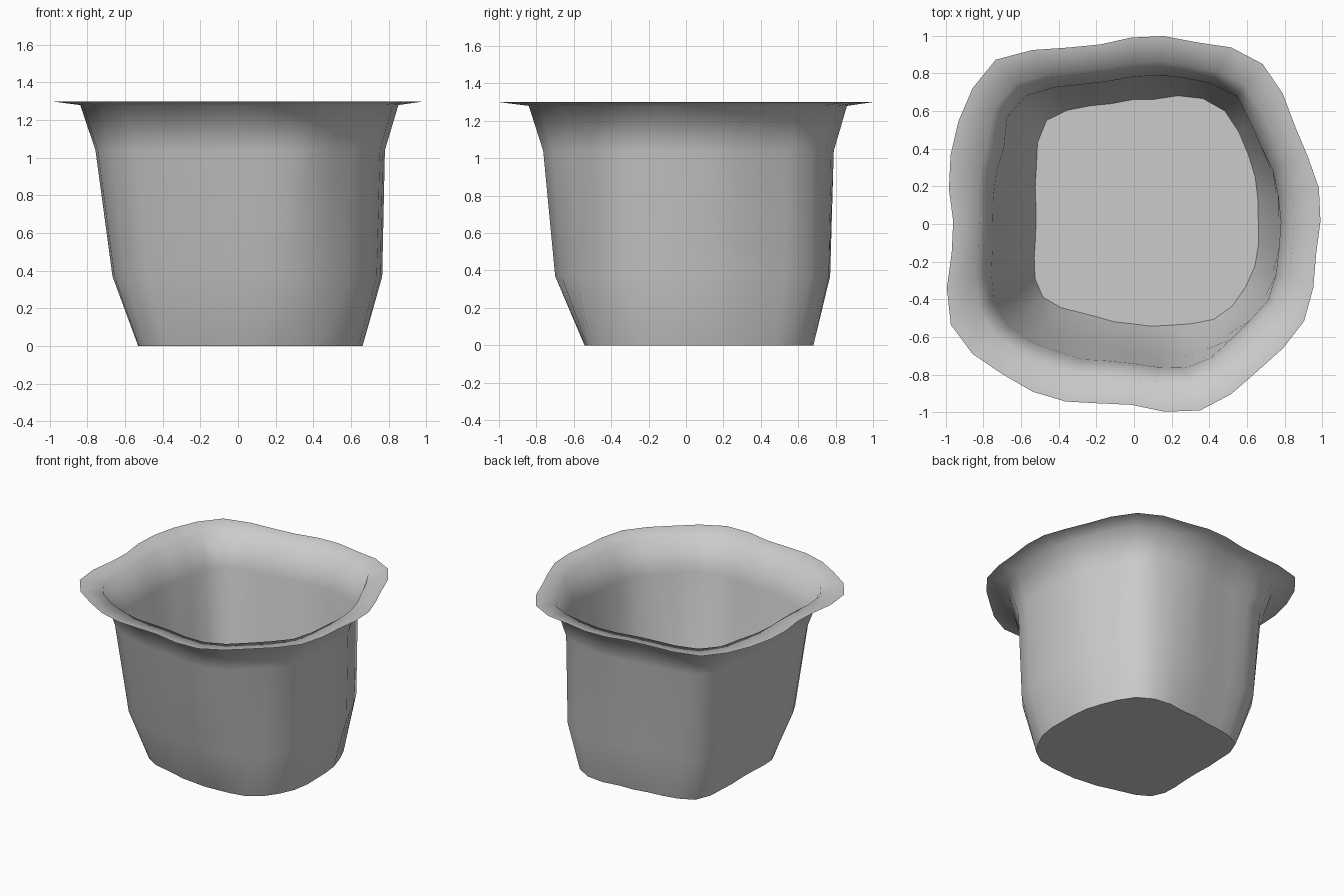
import bpy
import bmesh
from math import cos, sin, radians

starter = bpy.data.objects.get("Cube")
if starter:
    bpy.data.objects.remove(starter, do_unlink=True)

# Uneven outlines of the cup: percent radius every ten degrees,
# counter-clockwise from +x, one row for each quadrant
LIP_OUTLINE = [
    99, 100, 99, 100, 105, 109, 107, 102, 101,
    99, 97, 100, 107, 114, 112, 108, 104, 100,
    96, 98, 105, 111, 110, 106, 104, 101, 97,
    96, 101, 105, 104, 102, 103, 104, 101, 98]
WALL_OUTLINE = [
    78, 78, 79, 79, 82, 87, 85, 82, 80,
    78, 77, 79, 84, 89, 88, 80, 78, 76,
    75, 76, 80, 85, 86, 83, 79, 77, 74,
    74, 77, 81, 82, 80, 80, 82, 80, 78]
BASE_OUTLINE = [
    66, 67, 69, 71, 74, 77, 76, 72, 67,
    66, 65, 67, 70, 72, 67, 60, 56, 53,
    52, 53, 56, 60, 62, 59, 55, 53, 53,
    53, 55, 57, 61, 66, 68, 68, 68, 67]


def spoke_angles():
    """Angles of the vertical edge lines, gathered slightly toward one corner."""
    for step in range(len(LIP_OUTLINE)):
        angle = radians(step * 10)
        yield angle + radians(1.2) * cos(angle - radians(45))


def add_ring(bm, radii, height):
    """Add one closed outline of vertices at a given height."""
    return [bm.verts.new((r * cos(a), r * sin(a), height))
            for r, a in zip(radii, spoke_angles())]


def bridge(bm, lower, upper):
    """Skin two outlines with smooth, outward facing quads."""
    count = len(lower)
    for i in range(count):
        j = (i + 1) % count
        face = bm.faces.new((lower[i], lower[j], upper[j], upper[i]))
        face.smooth = True


def blend(first, second, weights):
    return [a + (b - a) * w for a, b, w in zip(first, second, weights)]


def grey_plastic():
    material = bpy.data.materials.new("grey")
    material.use_nodes = True
    colour = (0.6, 0.6, 0.6, 1)
    material.diffuse_color = colour
    shader = next(n for n in material.node_tree.nodes if n.type == 'BSDF_PRINCIPLED')
    shader.inputs["Base Color"].default_value = colour
    return material


lip = [r / 100 for r in LIP_OUTLINE]
wall = [r / 100 for r in WALL_OUTLINE]
base = [r / 100 for r in BASE_OUTLINE]

# The lower taper bulges further out on the +x and +y sides
bulge = [0.75 + 0.13 * cos(a) + 0.08 * sin(a) for a in spoke_angles()]
belly = blend(base, wall, bulge)
neck = blend(wall, lip, [0.34] * len(wall))

# Thin cup: base, tapered foot, wall, flared neck and flat lip
bm = bmesh.new()
rings = [add_ring(bm, radii, height) for radii, height in (
    (base, 0), (belly, 0.37), (wall, 1.04), (neck, 1.28), (lip, 1.3))]
for lower, upper in zip(rings, rings[1:]):
    bridge(bm, lower, upper)

# Flat floor with a crisp edge
floor = bm.faces.new(list(reversed(rings[0])))
floor.smooth = False
for edge in floor.edges:
    edge.smooth = False

mesh = bpy.data.meshes.new("cup")
bm.to_mesh(mesh)
bm.free()
mesh.materials.append(grey_plastic())
cup = bpy.data.objects.new("cup", mesh)
bpy.context.collection.objects.link(cup)
